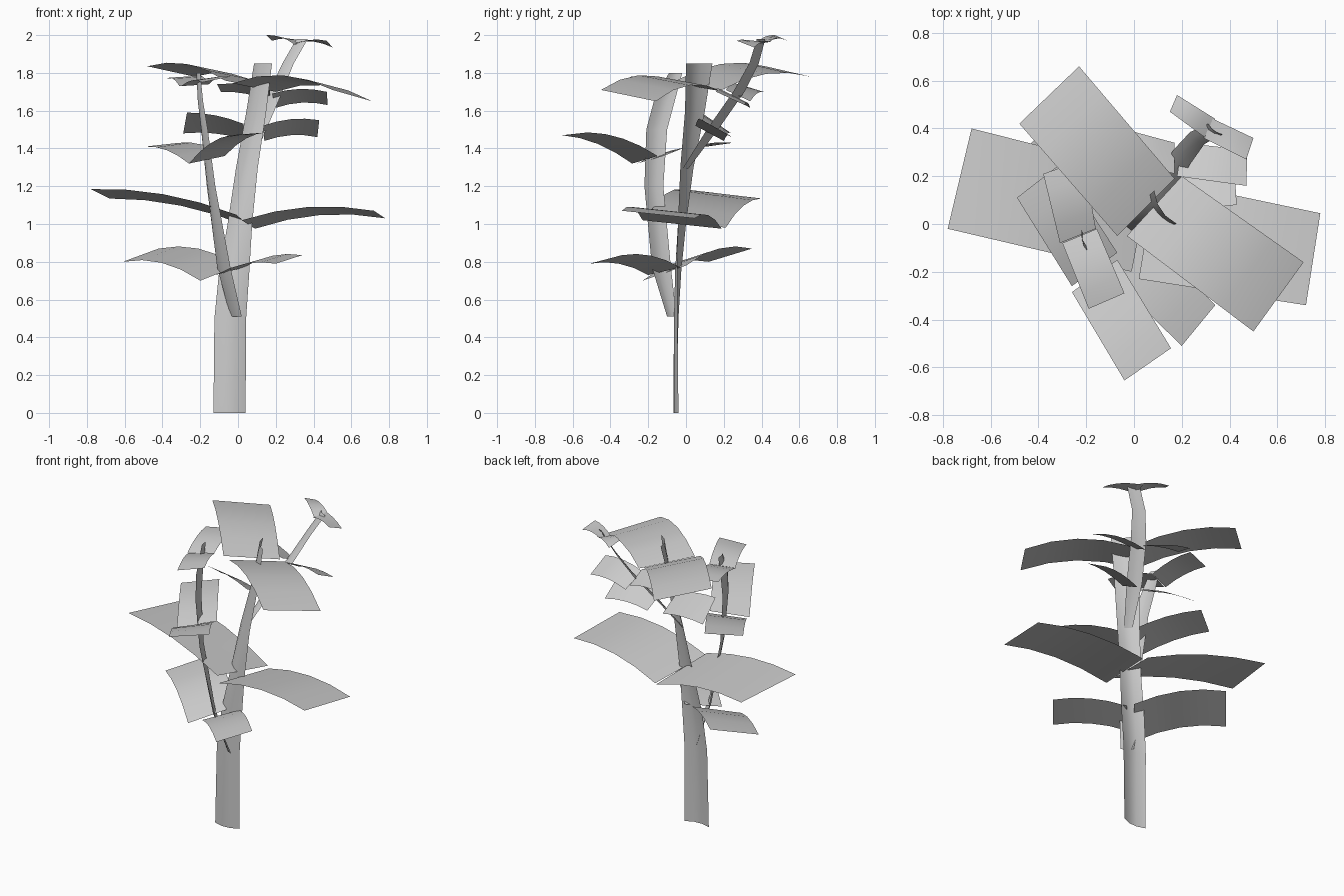
import bpy
from mathutils import Vector

if "Cube" in bpy.data.objects:
    bpy.data.objects.remove(bpy.data.objects["Cube"], do_unlink=True)

grey = bpy.data.materials.new("plain_grey")
grey.use_nodes = True
grey.diffuse_color = (0.6, 0.6, 0.6, 1)
grey.node_tree.nodes["Principled BSDF"].inputs["Base Color"].default_value = (0.6, 0.6, 0.6, 1)


def sheet(name, rows):
    """Smooth open surface through equal-length rows of points."""
    n = len(rows[0])
    faces = [(r * n + c, r * n + c + 1, (r + 1) * n + c + 1, (r + 1) * n + c)
             for r in range(len(rows) - 1) for c in range(n - 1)]
    mesh = bpy.data.meshes.new(name)
    mesh.from_pydata([p for row in rows for p in row], [], faces)
    mesh.materials.append(grey)
    mesh.shade_smooth()
    obj = bpy.data.objects.new(name, mesh)
    bpy.context.collection.objects.link(obj)


def stem(name, edges, bow):
    """Tapering ribbon between two edges, bowed across its width."""
    rows = []
    for z, ax, ay, bx, by in edges:
        a, b = Vector((ax, ay, z)), Vector((bx, by, z))
        side = b - a
        out = Vector((side.y, -side.x, 0)) * bow
        rows.append([a, a.lerp(b, 0.33) + out, a.lerp(b, 0.67) + out, b])
    sheet(name, rows)


def leaf(name, base_a, base_b, tip_a, tip_b, arch, steps=4):
    """Four-cornered card that arches along its length."""
    rows = []
    for i in range(steps + 1):
        t = i / steps
        lift = Vector((0, 0, arch * 4 * t * (1 - t)))
        a = Vector(base_a).lerp(Vector(tip_a), t) + lift
        b = Vector(base_b).lerp(Vector(tip_b), t) + lift
        rows.append([a, a.lerp(b, 0.5), b])
    sheet(name, rows)


# Trunk and branches: z, then x and y of each edge
stem("trunk", [(0, -.13, -.05, .04, -.04), (.5, -.125, -.04, .043, -.045),
               (.75, -.10, -.025, .06, -.045), (1.0, -.055, 0, .075, -.04),
               (1.3, -.01, .04, .105, -.03), (1.6, .045, .10, .15, -.005),
               (1.85, .085, .14, .18, 0)], 0.12)
stem("front_branch", [(.51, -.04, -.05, .02, -.10), (.77, -.11, -.08, -.04, -.18),
                      (1.2, -.165, -.12, -.12, -.22), (1.5, -.195, -.10, -.16, -.21),
                      (1.65, -.21, -.06, -.185, -.17), (1.8, -.22, -.02, -.20, -.09)], 0.1)
stem("back_branch", [(1.29, .02, .01, .06, -.02), (1.5, .08, .17, .15, .11),
                     (1.7, .165, .31, .235, .25), (1.85, .235, .385, .295, .335),
                     (1.98, .31, .42, .37, .375)], 0.1)

# Trunk leaves
leaf("trunk_top_leaf_left", (-.07, -.05, 1.76), (.17, .19, 1.71),
     (-.48, .42, 1.835), (-.23, .66, 1.78), .05)
leaf("trunk_top_leaf_right", (-.03, -.05, 1.745), (.2, .2, 1.70),
     (.50, -.45, 1.71), (.71, -.16, 1.65), .06)
leaf("trunk_mid_leaf_left", (-.01, -.20, 1.05), (.07, .21, .98),
     (-.78, -.02, 1.185), (-.68, .40, 1.135), .04)
leaf("trunk_mid_leaf_right", (.02, -.23, 1.02), (.09, .19, .975),
     (.72, -.34, 1.07), (.78, .045, 1.03), .045)

# Front branch leaves
leaf("front_low_leaf_back", (-.20, -.23, .70), (0, 0, .78),
     (-.61, .12, .80), (-.42, .35, .87), .045)
leaf("front_low_leaf_front", (-.12, -.20, .73), (.03, -.03, .77),
     (.20, -.51, .79), (.34, -.34, .835), .03)
leaf("front_mid_leaf_back", (-.26, -.26, 1.32), (-.07, -.12, 1.36),
     (-.49, .11, 1.41), (-.31, .25, 1.43), .025)
leaf("front_mid_leaf_front", (-.26, -.285, 1.32), (-.07, -.15, 1.36),
     (-.04, -.655, 1.47), (.155, -.52, 1.485), .03)
leaf("front_top_leaf_back", (-.31, -.08, 1.73), (-.16, -.02, 1.74),
     (-.38, .21, 1.77), (-.21, .27, 1.78), .02)
leaf("front_top_leaf_front", (-.30, -.08, 1.73), (-.155, -.02, 1.74),
     (-.19, -.355, 1.75), (-.04, -.29, 1.78), .02)

# Back branch leaves
leaf("back_low_leaf_left", (.03, .05, 1.53), (.03, .20, 1.45),
     (-.27, .08, 1.59), (-.29, .24, 1.48), .015)
leaf("back_low_leaf_right", (.13, .05, 1.52), (.14, .20, 1.44),
     (.43, .08, 1.55), (.42, .24, 1.46), .02)
leaf("back_mid_leaf_left", (.17, .21, 1.71), (.17, .34, 1.65),
     (-.11, .28, 1.74), (-.09, .41, 1.70), .015)
leaf("back_mid_leaf_right", (.18, .20, 1.69), (.20, .34, 1.615),
     (.47, .16, 1.70), (.475, .31, 1.63), .02)
leaf("back_top_leaf_left", (.30, .36, 1.95), (.34, .44, 1.965),
     (.15, .47, 2.0), (.18, .54, 1.97), .015)
leaf("back_top_leaf_right", (.29, .36, 1.95), (.31, .45, 1.965),
     (.47, .27, 1.97), (.50, .36, 1.935), .015)
